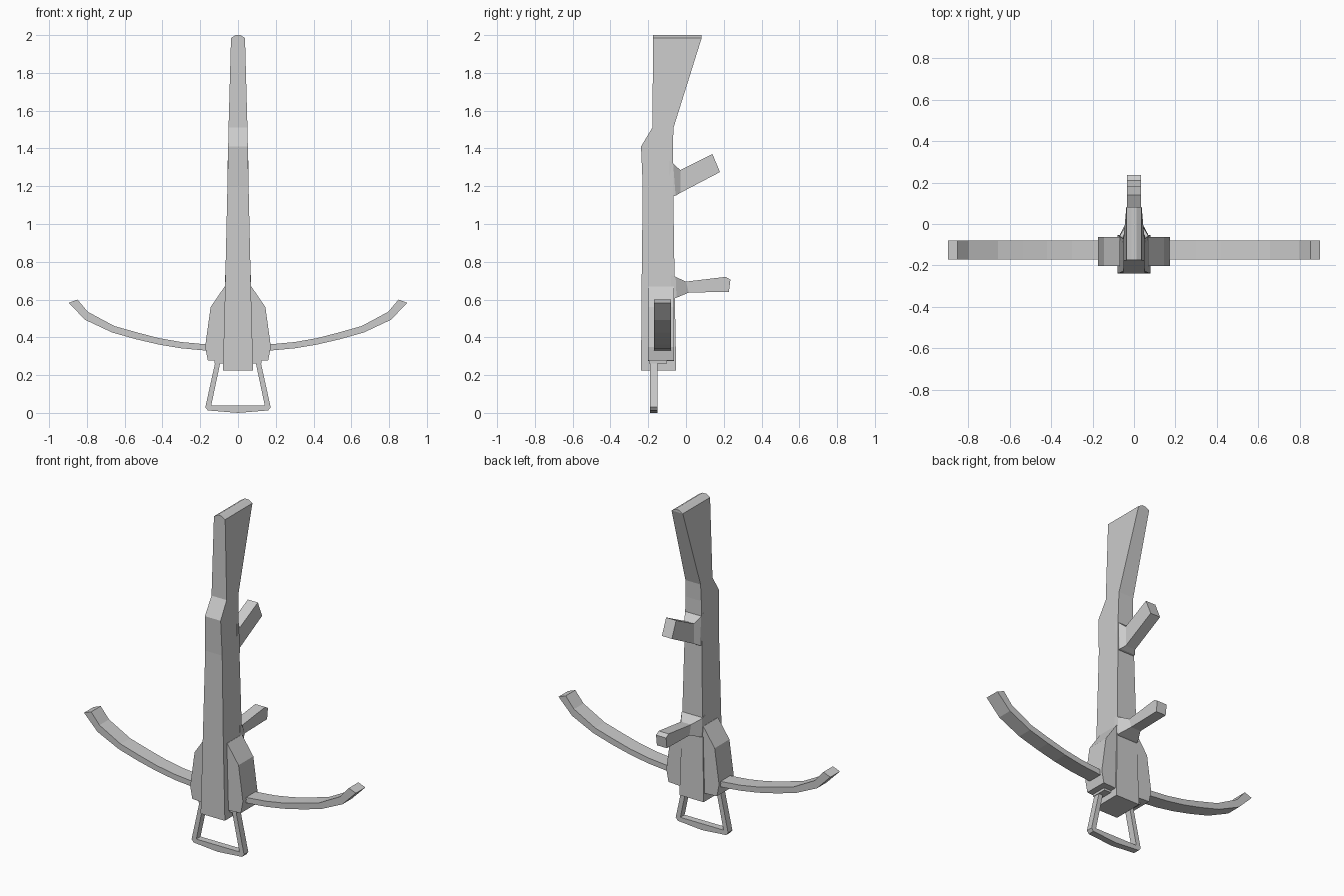
import bpy, bmesh

if "Cube" in bpy.data.objects:
    bpy.data.objects.remove(bpy.data.objects["Cube"])


def loft(name, rings, mirror=False):
    """Skin a row of four-cornered rings into a closed solid."""
    bm = bmesh.new()
    loops = [[bm.verts.new(p) for p in r] for r in rings]
    for a, b in zip(loops, loops[1:]):
        for i in range(4):
            j = (i + 1) % 4
            bm.faces.new((a[i], a[j], b[j], b[i]))
    bm.faces.new(loops[0])
    bm.faces.new(loops[-1])
    bmesh.ops.recalc_face_normals(bm, faces=bm.faces)
    me = bpy.data.meshes.new(name)
    bm.to_mesh(me)
    bm.free()
    ob = bpy.data.objects.new(name, me)
    bpy.context.collection.objects.link(ob)
    if mirror:
        m = ob.modifiers.new("mirror", 'MIRROR')
        m.use_mirror_merge = False
    return ob


def side_ring(y1, z1, y2, z2, w):
    """Ring across x between two side-view points, half width w."""
    return [(-w, y1, z1), (w, y1, z1), (w, y2, z2), (-w, y2, z2)]


def front_ring(x1, z1, x2, z2, y1, y2):
    """Ring across y between two front-view points."""
    return [(x1, y1, z1), (x1, y2, z1), (x2, y2, z2), (x2, y1, z2)]


# Stock: (front y, back y, z, half width)
stock = [(-.238, -.052, .225, .08), (-.235, -.06, .67, .068),
         (-.229, -.068, 1.2, .056), (-.238, -.07, 1.41, .052),
         (-.178, -.066, 1.51, .05), (-.174, .083, 1.985, .037),
         (-.174, .083, 2.0, .012)]
loft("stock", [side_ring(a, z, b, z, w) for a, b, z, w in stock])

# Rear grip and fore grip, each flaring into the stock
loft("rear_grip", [side_ring(*s) for s in [
    (-.09, 1.335, -.09, 1.145, .055), (-.068, 1.32, -.055, 1.15, .053),
    (-.03, 1.285, -.03, 1.165, .033), (.14, 1.37, .18, 1.275, .033)]])
loft("fore_grip", [side_ring(*s) for s in [
    (-.08, .73, -.08, .6, .07), (-.055, .72, -.05, .61, .068),
    (.0, .695, .015, .637, .033), (.21, .72, .225, .641, .033),
    (.235, .705, .227, .641, .033)]])

# Shoulder housings either side of the nose
loft("limb_housing", [front_ring(*s, -.202, -.063) for s in [
    (.05, .67, .07, .67), (.05, .56, .145, .56),
    (.05, .35, .174, .35), (.05, .272, .16, .278)]], True)

# Bow limbs: lower and upper front-view points
loft("bow_limb", [front_ring(*s, -.17, -.08) for s in [
    (.14, .328, .14, .36), (.17, .33, .17, .363), (.3, .342, .3, .375),
    (.42, .362, .42, .396), (.54, .39, .535, .426), (.667, .426, .655, .46),
    (.808, .492, .795, .535), (.897, .582, .85, .6)]], True)

# Foot stirrup: legs and bar in one half, mirrored
loft("stirrup", [front_ring(*s, -.19, -.15) for s in [
    (.121, .29, .092, .29), (.121, .265, .094, .265), (.173, .03, .142, .038),
    (.16, .013, .135, .038), (0, .0, 0, .038)]], True)

# Small stirrup brackets under the housings
loft("stirrup_bracket", [front_ring(.07, z, .125, z, -.195, -.1)
                         for z in (.3, .262)], True)
